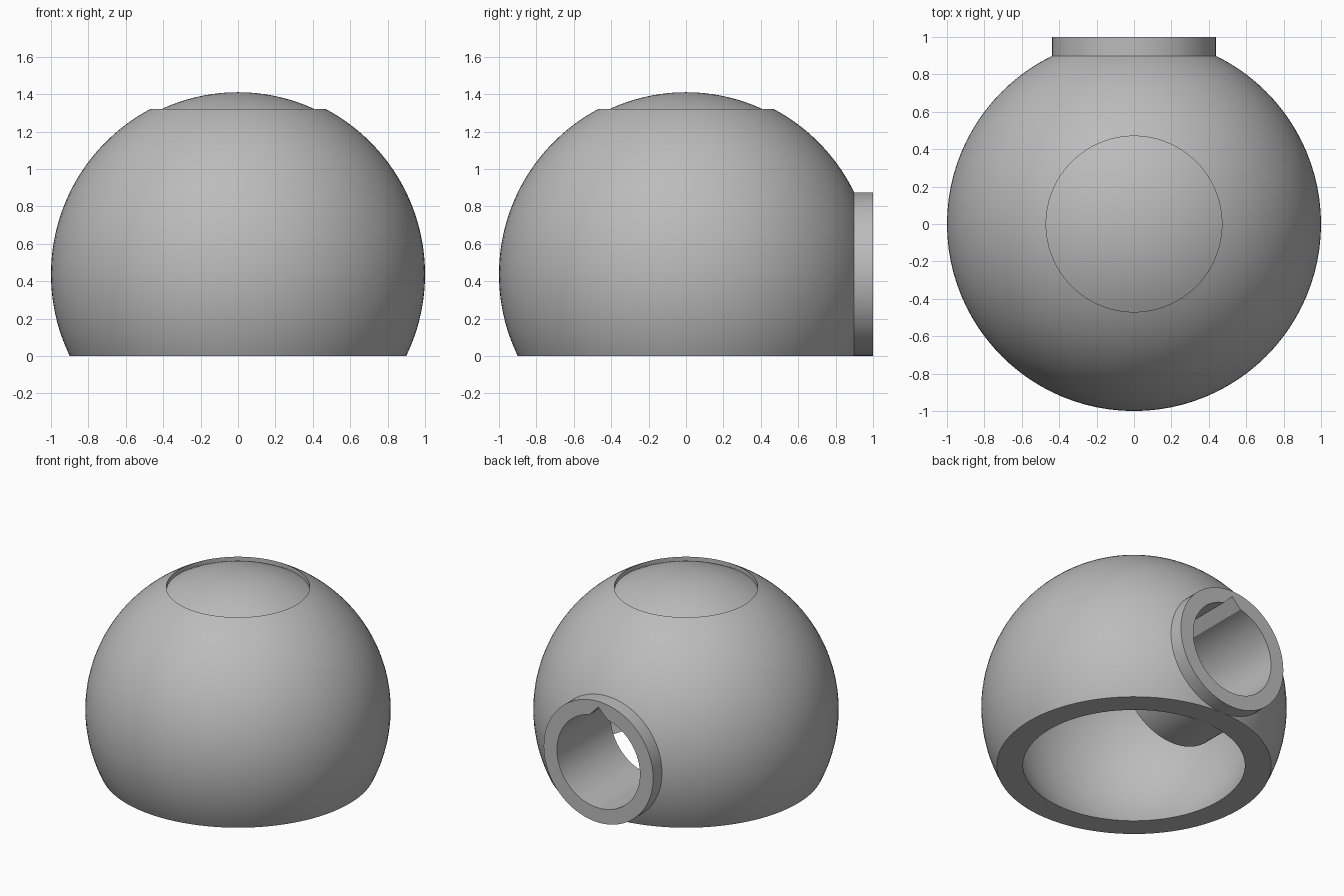
import bpy, bmesh, math

if "Cube" in bpy.data.objects:
    bpy.data.objects.remove(bpy.data.objects["Cube"])

SEG = 96
CZ = 0.4375          # height of the sphere centre and pipe axis
R_OUT, R_CAP, R_IN = 1.0, 0.973, 0.848
R_RECESS = 0.47
PIPE_R, BORE_R = 0.4375, 0.332
PIPE_Y0, PIPE_Y1 = 0.385, 1.0

grey = bpy.data.materials.new("plain grey")
grey.diffuse_color = (0.5, 0.5, 0.5, 1)
grey.use_nodes = True
grey.node_tree.nodes["Principled BSDF"].inputs["Base Color"].default_value = grey.diffuse_color


def finish(name, bm):
    bmesh.ops.recalc_face_normals(bm, faces=bm.faces)
    mesh = bpy.data.meshes.new(name)
    bm.to_mesh(mesh)
    bm.free()
    mesh.materials.append(grey)
    ob = bpy.data.objects.new(name, mesh)
    bpy.context.collection.objects.link(ob)
    return ob


def arc(r, a0, a1, n):
    """Points (radius, z) on a circle, angles measured up from the equator."""
    return [(r * math.cos(a0 + (a1 - a0) * i / n),
             CZ + r * math.sin(a0 + (a1 - a0) * i / n)) for i in range(n + 1)]


def lathe(name, profile):
    bm = bmesh.new()
    vs = [bm.verts.new((max(r, 0), 0, z)) for r, z in profile]
    es = [bm.edges.new((a, b)) for a, b in zip(vs, vs[1:] + vs[:1])
          if max(a.co.x, b.co.x) > 1e-5]
    bmesh.ops.spin(bm, geom=vs + es, cent=(0, 0, 0), axis=(0, 0, 1),
                   angle=2 * math.pi, steps=SEG, use_merge=True)
    bmesh.ops.remove_doubles(bm, verts=bm.verts, dist=1e-5)
    return finish(name, bm)


def prism(name, outline, y0, y1):
    """Extrude an (x, z) outline around the pipe axis along y."""
    bm = bmesh.new()
    face = bm.faces.new([bm.verts.new((x, y0, CZ + z)) for x, z in outline])
    ext = bmesh.ops.extrude_face_region(bm, geom=[face])
    for g in ext["geom"]:
        if isinstance(g, bmesh.types.BMVert):
            g.co.y = y1
    return finish(name, bm)


def boolean(ob, other, op):
    m = ob.modifiers.new(op.lower(), 'BOOLEAN')
    m.object, m.operation, m.solver = other, op, 'EXACT'
    bpy.context.view_layer.objects.active = ob
    bpy.ops.object.modifier_apply(modifier=m.name)
    bpy.data.objects.remove(other)


# Thick hollow dome with a shallow round recess on top and an open base
profile = (arc(R_OUT, -math.asin(CZ / R_OUT), math.acos(R_RECESS / R_OUT), 40)
           + arc(R_CAP, math.acos(R_RECESS / R_CAP), math.pi / 2, 14)
           + arc(R_IN, math.pi / 2, -math.asin(CZ / R_IN), 48))
dome = lathe("hollow_dome", profile)

# Pipe through the back wall, reaching into the cavity
ring = [2 * math.pi * i / SEG for i in range(SEG)]
pipe = prism("pipe", [(PIPE_R * math.cos(a), PIPE_R * math.sin(a)) for a in ring],
             PIPE_Y0, PIPE_Y1)
boolean(dome, pipe, 'UNION')

# Bore with a V-shaped keyway along its top
apex, half = 0.397, 0.070
gap = math.asin(half / BORE_R)
start = math.pi / 2 + gap
outline = [(0, apex)] + [
    (BORE_R * math.cos(start + (2 * math.pi - 2 * gap) * i / SEG),
     BORE_R * math.sin(start + (2 * math.pi - 2 * gap) * i / SEG))
    for i in range(SEG + 1)]
bore = prism("bore_cutter", outline, PIPE_Y0 - 0.1, PIPE_Y1 + 0.1)
boolean(dome, bore, 'DIFFERENCE')

# Smooth curves, crisp rims
bpy.ops.object.select_all(action='DESELECT')
dome.select_set(True)
bpy.context.view_layer.objects.active = dome
bpy.ops.object.shade_smooth_by_angle(angle=math.radians(25))
